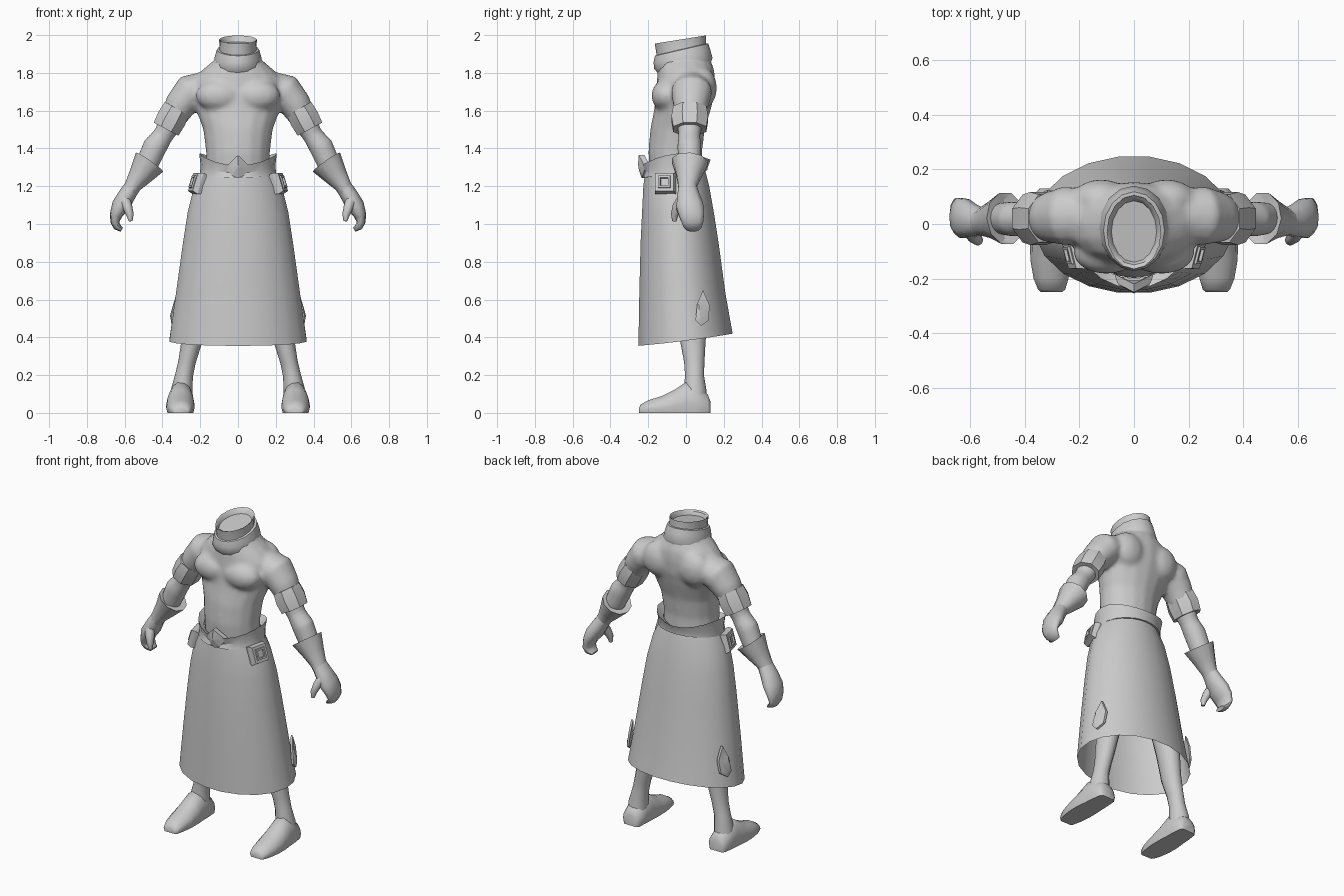
import bpy, bmesh, math
from mathutils import Vector

grey = bpy.data.materials.new("plain_grey")
grey.diffuse_color = (0.6, 0.6, 0.6, 1)
X, Y, Z = Vector((1, 0, 0)), Vector((0, 1, 0)), Vector((0, 0, 1))


def loft(bm, rings, cap_a=True, cap_b=True):
    """Skin a list of equal-length point rings."""
    vs = [[bm.verts.new(p) for p in r] for r in rings]
    n = len(vs[0])
    faces = []
    for a, b in zip(vs, vs[1:]):
        for i in range(n):
            j = (i + 1) % n
            faces.append(bm.faces.new((a[i], a[j], b[j], b[i])))
    if cap_a:
        faces.append(bm.faces.new(vs[0][::-1]))
    if cap_b:
        faces.append(bm.faces.new(vs[-1]))
    bmesh.ops.recalc_face_normals(bm, faces=faces)


def ellipse(c, u, v, n, off=0.0):
    c = Vector(c)
    return [c + u * math.cos(a) + v * math.sin(a)
            for a in (2 * math.pi * (i + off) / n for i in range(n))]


def oval(yf, yb, rx, zf, zb=None, zs=None, n=16, off=0.0):
    """Horizontal oval with separate heights at front, back and sides."""
    zb = zf if zb is None else zb
    mid = (zf + zb) / 2
    zs = mid if zs is None else zs
    pts = []
    for i in range(n):
        a = 2 * math.pi * (i + off) / n
        s, c = math.sin(a), math.cos(a)
        pts.append(Vector((rx * s, (yf + yb) / 2 + c * (yb - yf) / 2,
                           mid + c * (zb - zf) / 2 + (zs - mid) * s * s)))
    return pts


def tube(pts, n=10, off=0.0):
    """Rings across a path of (x, y, z, radius, y radius)."""
    cs = [Vector(p[:3]) for p in pts]
    rings = []
    for i, p in enumerate(pts):
        t = (cs[min(i + 1, len(cs) - 1)] - cs[max(i - 1, 0)]).normalized()
        u = Y.cross(t).normalized()
        rings.append(ellipse(cs[i], u * p[3], t.cross(u) * p[4], n, off))
    return rings


def finish(name, bm, mirror=False, angle=40):
    me = bpy.data.meshes.new(name)
    bm.to_mesh(me)
    bm.free()
    ob = bpy.data.objects.new(name, me)
    bpy.context.collection.objects.link(ob)
    me.materials.append(grey)
    if mirror:
        m = ob.modifiers.new("mirror", 'MIRROR')
        m.use_mirror_merge = False
    bpy.ops.object.select_all(action='DESELECT')
    ob.select_set(True)
    bpy.context.view_layer.objects.active = ob
    if angle:
        bpy.ops.object.shade_smooth_by_angle(angle=math.radians(angle))
    return ob


def part(name, rings, mirror=False, cap_a=True, cap_b=True, angle=40):
    bm = bmesh.new()
    loft(bm, rings, cap_a, cap_b)
    return finish(name, bm, mirror, angle)


def blob(bm, c, r):
    loft(bm, [ellipse(Vector(c) + Z * r[2] * math.cos(a), X * r[0] * math.sin(a),
                      Y * r[1] * math.sin(a), 14)
              for a in (math.pi * (k + 0.3) / 8 for k in range(8))])


# Bare torso, chest, shoulders and arms blended into one skin
bm = bmesh.new()
loft(bm, [oval(*r) for r in (
    (-.19, .09, .17, 1.22), (-.20, .085, .17, 1.38), (-.19, .10, .185, 1.5),
    (-.17, .13, .222, 1.6), (-.16, .15, .25, 1.68), (-.155, .155, .24, 1.76),
    (-.15, .15, .19, 1.815), (-.14, .13, .125, 1.87), (-.13, .11, .09, 1.93))])
for s in (1, -1):
    blob(bm, (.1 * s, -.105, 1.68), (.125, .08, .085))      # chest muscle
    blob(bm, (.12 * s, .09, 1.72), (.11, .075, .11))        # shoulder blade
    loft(bm, tube([(s * x, y, z, a, b) for x, y, z, a, b in (
        (.15, .03, 1.74, .075, .09), (.25, .03, 1.70, .098, .11),
        (.305, .025, 1.63, .085, .095), (.35, .02, 1.55, .068, .075),
        (.395, .018, 1.47, .054, .058), (.44, .018, 1.41, .066, .066),
        (.48, .02, 1.32, .062, .06), (.55, .01, 1.21, .04, .045))], 14))
body = finish("torso_and_arms", bm, angle=0)
m = body.modifiers.new("blend", 'REMESH')
m.mode, m.voxel_size, m.use_smooth_shade = 'VOXEL', 0.013, True
m = body.modifiers.new("soften", 'SMOOTH')
m.factor, m.iterations = 0.5, 7

# Neck wrap: recessed opening, upper fold and lower fold
part("neck_wrap", [oval(*r) for r in (
    (-.14, .085, .083, 1.93, 1.965), (-.15, .095, .092, 1.95, 1.99),
    (-.165, .105, .10, 1.955, 1.998), (-.158, .106, .098, 1.91, 1.955),
    (-.15, .11, .105, 1.85, 1.9))])
part("cowl_fold", [oval(*r) for r in (
    (-.14, .10, .09, 1.90, 1.955), (-.165, .118, .112, 1.89, 1.955),
    (-.172, .128, .122, 1.855, 1.925), (-.168, .14, .13, 1.82, 1.88),
    (-.14, .13, .13, 1.79, 1.85))])

# Long flared skirt, open at the hem
part("skirt", [oval(*r, n=20, off=.5) for r in (
    (-.215, .10, .185, 1.3), (-.228, .125, .235, 1.2), (-.235, .15, .27, 1.06),
    (-.243, .175, .295, .9), (-.25, .212, .333, .63),
    (-.255, .25, .368, .355, .42, .382))], cap_a=False, cap_b=False)

# Patches on both sides of the skirt
bm = bmesh.new()
patch = [(.05, .49), (.08, .46), (.12, .49), (.125, .57), (.09, .65), (.06, .58)]
rings = []
for inset, lift in ((1, -.006), (1, .008), (.6, .014)):
    rings.append([Vector((.333 + (.63 - z) * .14 - 3.3 * (y + .01) ** 2 * .55 + lift,
                          .085 + (y - .085) * inset, .55 + (z - .55) * inset))
                  for y, z in patch])
loft(bm, rings)
finish("skirt_patches", bm, mirror=True)

# Belt with flared upper edge
part("belt", [oval(*r, n=20) for r in (
    (-.20, .085, .172, 1.29, 1.31, 1.33), (-.235, .13, .205, 1.31, 1.34, 1.372),
    (-.222, .115, .198, 1.27, 1.30, 1.31), (-.232, .115, .202, 1.245, 1.285, 1.265),
    (-.20, .09, .18, 1.245, 1.285, 1.265))], cap_a=False, cap_b=False, angle=30)

# Faceted belt clasp
bm = bmesh.new()
rim = [Vector(p) for p in ((0, -.25, 1.365), (.068, -.215, 1.30),
                           (.03, -.23, 1.255), (0, -.235, 1.243),
                           (-.03, -.23, 1.255), (-.068, -.215, 1.30))]
mid = Vector((0, -.255, 1.305))
loft(bm, [[p + Y * .03 for p in rim], rim, [mid + (p - mid) * .1 for p in rim]])
finish("belt_clasp", bm, angle=15)

# Hip pouches with a raised square frame on the flap
bm = bmesh.new()
side, up = Vector((.25, 1, 0)).normalized(), Vector((-.3, 0, 1)).normalized()
out = side.cross(up).normalized()


def square(h, d):
    c = Vector((.212, -.108, 1.215)) + out * d
    return [c + side * a * h + up * b * h for a, b in ((-1, -1), (1, -1), (1, 1), (-1, 1))]


loft(bm, [square(h, d) for h, d in (
    (.05, -.03), (.058, 0), (.05, .028), (.034, .028), (.032, .036),
    (.022, .036), (.02, .026))])
finish("hip_pouches", bm, mirror=True, angle=20)

# Chunky upper-arm bands
part("arm_bands", tube([(.325, .02, 1.604, .06, .07), (.323, .02, 1.61, .08, .095),
                        (.352, .02, 1.557, .085, .105), (.381, .02, 1.502, .08, .095),
                        (.378, .02, 1.508, .055, .06)], 8, .5), True, angle=25)

# Flared glove cuffs
part("glove_cuffs", tube([(.48, .02, 1.31, .06, .06), (.468, .02, 1.328, .088, .098),
                          (.515, .015, 1.26, .064, .07), (.555, .008, 1.205, .045, .052),
                          (.575, .008, 1.17, .042, .05)], 10), True)

# Gloved hands: curled mitten and thumb
bm = bmesh.new()
loft(bm, tube([(.555, .008, 1.205, .042, .048), (.59, .012, 1.15, .046, .062),
               (.622, .02, 1.095, .048, .075), (.645, .03, 1.05, .034, .07),
               (.652, .035, 1.01, .024, .06), (.64, .035, .985, .02, .05),
               (.615, .035, .97, .012, .035)], 10))
loft(bm, tube([(.60, -.02, 1.13, .03, .03), (.585, -.045, 1.09, .026, .028),
               (.572, -.06, 1.05, .02, .02), (.568, -.062, 1.015, .01, .011)], 8))
finish("gloved_hands", bm, mirror=True, angle=60)

# Legs running up under the skirt
part("legs", tube([(.11, 0, 1.15, .09, .1), (.15, .01, .9, .085, .09),
                   (.20, .03, .62, .065, .075), (.225, .04, .5, .062, .075),
                   (.247, .037, .37, .054, .066), (.27, .044, .27, .046, .054),
                   (.285, .045, .2, .047, .05), (.298, .048, .12, .057, .06),
                   (.302, .05, .03, .06, .06)], 12), True)

# Shoes: sections along the foot, flattened on the ground
bm = bmesh.new()
rings = []
for x, y, w, h in ((.30, .13, .045, .06), (.30, .115, .06, .10), (.302, .05, .068, .15),
                   (.303, 0, .07, .165), (.305, -.06, .076, .125),
                   (.305, -.13, .075, .09), (.304, -.2, .064, .068),
                   (.302, -.24, .05, .045), (.302, -.25, .038, .025)):
    ring = ellipse((x, y, h * .3), X * w, Z * h * .7, 14)
    for p in ring:
        p.z = max(p.z, 0)
    rings.append(ring)
loft(bm, rings)
finish("shoes", bm, mirror=True, angle=50)
